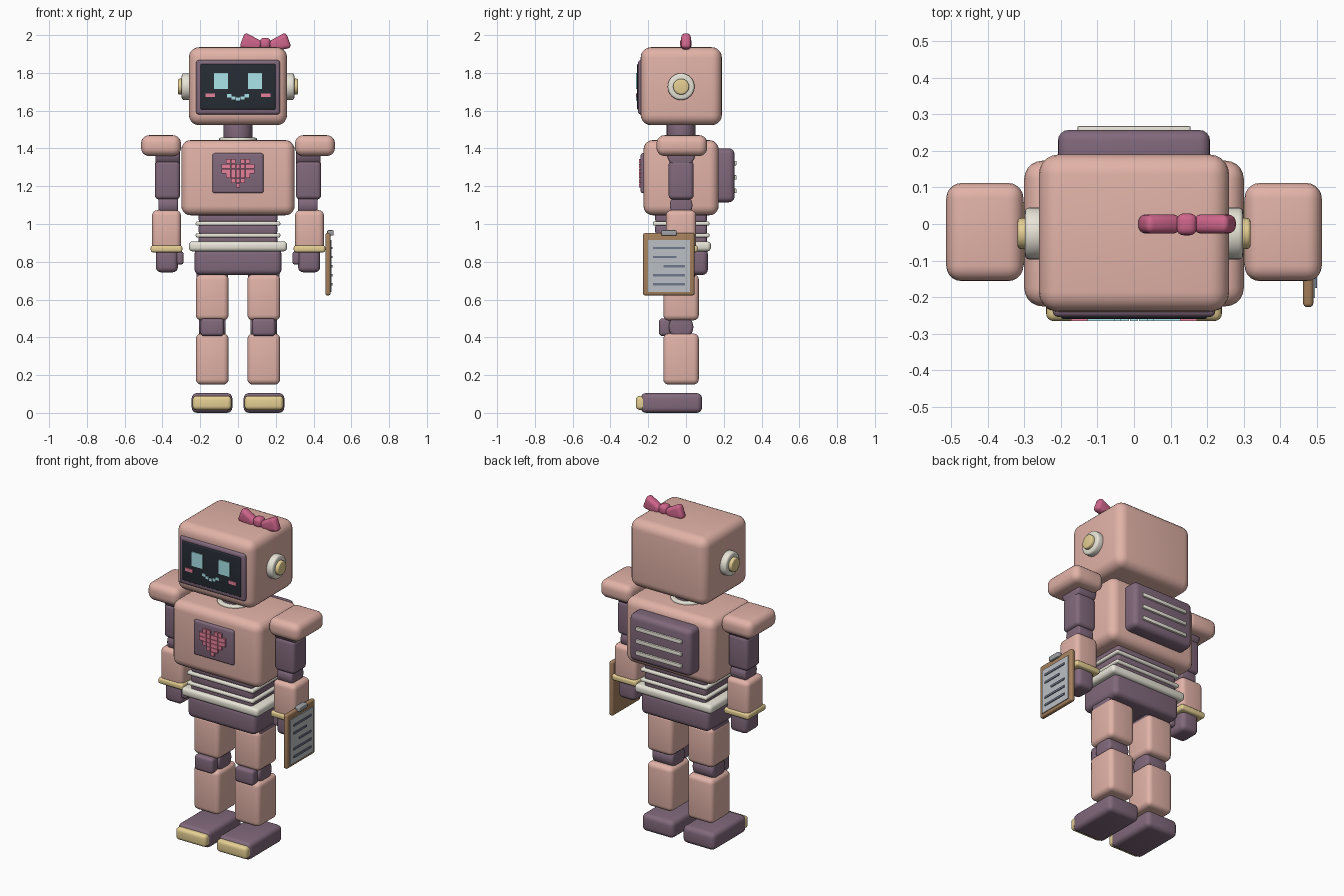
import bpy, bmesh, math
from mathutils import Matrix, Vector

if "Cube" in bpy.data.objects:
    bpy.data.objects.remove(bpy.data.objects["Cube"])

COLORS = {
    "pink": (0.76, 0.45, 0.39), "purple": (0.22, 0.14, 0.20), "cream": (0.80, 0.77, 0.68),
    "gold": (0.78, 0.62, 0.29), "dark": (0.02, 0.025, 0.035), "cyan": (0.40, 0.78, 0.82),
    "rose": (0.62, 0.13, 0.26), "heart": (0.78, 0.22, 0.33), "wood": (0.38, 0.22, 0.11),
    "paper": (0.50, 0.52, 0.55), "ink": (0.16, 0.19, 0.26), "metal": (0.35, 0.36, 0.38),
}
MATS = {}
for key, rgb in COLORS.items():
    MATS[key] = bpy.data.materials.new(key)
    MATS[key].diffuse_color = (*rgb, 1)

YC = -0.026  # depth of the body's centre line


def finish(bm, name, mat):
    mesh = bpy.data.meshes.new(name)
    bmesh.ops.recalc_face_normals(bm, faces=bm.faces[:])
    bm.to_mesh(mesh)
    bm.free()
    mesh.materials.append(MATS[mat])
    ob = bpy.data.objects.new(name, mesh)
    bpy.context.collection.objects.link(ob)
    return ob


def boxes(name, mat, spans, r=0.0, seg=4):
    """Rounded boxes, each given as (x0, x1, y0, y1, z0, z1), in one object."""
    bm = bmesh.new()
    for x0, x1, y0, y1, z0, z1 in spans:
        m = Matrix.Translation(((x0 + x1) / 2, (y0 + y1) / 2, (z0 + z1) / 2))
        m = m @ Matrix.Diagonal((abs(x1 - x0), y1 - y0, z1 - z0, 1))
        bmesh.ops.create_cube(bm, size=1, matrix=m)
    if r:
        bmesh.ops.bevel(bm, geom=bm.edges[:], offset=r, segments=seg, profile=0.5,
                        affect='EDGES', clamp_overlap=True)
    return finish(bm, name, mat)


def box(name, mat, x0, x1, y0, y1, z0, z1, r=0.0, seg=4):
    return boxes(name, mat, [(x0, x1, y0, y1, z0, z1)], r, seg)


def cyl(name, mat, center, radius, depth, axis='Z', r=0.01):
    """Cylinder with rounded rims."""
    bm = bmesh.new()
    bmesh.ops.create_cone(bm, cap_ends=True, segments=32, radius1=radius,
                          radius2=radius, depth=depth)
    rims = [e for e in bm.edges if abs(e.verts[0].co.z - e.verts[1].co.z) < 1e-5]
    bmesh.ops.bevel(bm, geom=rims, offset=r, segments=3, profile=0.5, affect='EDGES')
    if axis == 'X':
        bm.transform(Matrix.Rotation(math.pi / 2, 4, 'Y'))
    bm.transform(Matrix.Translation(center))
    return finish(bm, name, mat)


# Head and face screen
box("head", "pink", -0.26, 0.26, -0.24, 0.19, 1.523, 1.936, 0.055, 5)
box("screen_frame", "purple", -0.222, 0.222, -0.254, -0.21, 1.58, 1.868, 0.015)
box("screen", "dark", -0.2, 0.2, -0.26, -0.23, 1.606, 1.847, 0.008)
EY0, EY1 = -0.265, -0.25
boxes("eyes", "cyan", [(s * 0.09 - 0.037, s * 0.09 + 0.037, EY0, EY1, 1.714, 1.80) for s in (-1, 1)])
boxes("cheeks", "heart", [(s * 0.147 - 0.025, s * 0.147 + 0.025, EY0, EY1, 1.672, 1.692) for s in (-1, 1)])
boxes("mouth", "cyan", [(x - 0.011, x + 0.011, EY0, EY1, z - 0.008, z + 0.008)
                        for x, z in ((-0.046, 1.679), (-0.024, 1.668), (0, 1.662), (0.024, 1.668), (0.046, 1.679))])

# Ears
for s, side in ((-1, "left"), (1, "right")):
    cyl(side + "_ear_disc", "cream", (s * 0.272, YC, 1.727), 0.071, 0.052, 'X', 0.012)
    cyl(side + "_ear_cap", "gold", (s * 0.295, YC, 1.727), 0.042, 0.046, 'X', 0.008)

# Bow: two flared loops and a knot
for s, side in ((-1, "left"), (1, "right")):
    bm = bmesh.new()
    bmesh.ops.create_cube(bm, size=1)
    for v in bm.verts:
        flare = 0.088 if v.co.x * s > 0 else 0.055
        v.co = Vector((v.co.x * 0.108, v.co.y * 0.052, v.co.z * flare))
    bmesh.ops.bevel(bm, geom=bm.edges[:], offset=0.02, segments=4, profile=0.5, affect='EDGES')
    bm.transform(Matrix.Translation((0.145 + s * 0.073, 0, 1.956))
                 @ Matrix.Rotation(math.radians(-20 * s), 4, 'Y'))
    finish(bm, side + "_bow_loop", "rose")
box("bow_knot", "rose", 0.116, 0.172, -0.031, 0.029, 1.927, 1.985, 0.02)

# Neck
cyl("neck", "purple", (0, YC, 1.49), 0.076, 0.12)
cyl("collar", "cream", (0, YC, 1.442), 0.1, 0.03, r=0.008)

# Torso, chest panel and pixel heart
box("torso", "pink", -0.3, 0.3, -0.225, 0.173, 1.046, 1.444, 0.05, 5)
box("chest_panel", "purple", -0.135, 0.135, -0.24, -0.2, 1.163, 1.375, 0.012)
rows = (".XX.XX.", "XXXXXXX", "XXXXXXX", ".XXXXX.", "..XXX..", "...X...")
c = 0.0255
boxes("heart", "heart", [((i - 3) * c - 0.0118, (i - 3) * c + 0.0118, -0.25, -0.23,
                          1.343 - (j + 1) * c + 0.002, 1.343 - j * c)
                         for j, row in enumerate(rows) for i, ch in enumerate(row) if ch == "X"])

# Backpack with vents
box("backpack", "purple", -0.208, 0.208, 0.14, 0.257, 1.115, 1.40, 0.03)
boxes("backpack_vents", "cream", [(-0.155, 0.155, 0.24, 0.268, z - 0.012, z + 0.012)
                                  for z in (1.322, 1.247, 1.175)], 0.005, 2)


# Waist, rings, belt and hips
def band(name, mat, hx, hy, z0, z1, r):
    box(name, mat, -hx, hx, YC - hy, YC + hy, z0, z1, r)


for i, (z0, z1) in enumerate(((1.005, 1.07), (0.94, 1.003), (0.89, 0.942))):
    band(f"waist_segment_{i + 1}", "purple", 0.208, 0.137, z0, z1, 0.018)
for i, z in enumerate((1.002, 0.94)):
    band(f"waist_ring_{i + 1}", "cream", 0.224, 0.15, z - 0.011, z + 0.011, 0.009)
band("belt", "cream", 0.26, 0.158, 0.855, 0.908, 0.02)
band("hips", "purple", 0.23, 0.142, 0.73, 0.87, 0.03)

for s, side in ((-1, "left"), (1, "right")):
    # Arm
    box(side + "_shoulder_pad", "pink", s * 0.302, s * 0.513, -0.156, 0.112, 1.36, 1.47, 0.042, 5)
    cyl(side + "_shoulder_joint", "purple", (s * 0.373, YC, 1.375), 0.076, 0.13, 'X', 0.012)
    box(side + "_upper_arm", "purple", s * 0.307, s * 0.44, YC - 0.066, YC + 0.066, 1.13, 1.335, 0.022)
    cyl(side + "_elbow", "purple", (s * 0.37, YC, 1.1), 0.06, 0.104, 'X')
    box(side + "_forearm", "pink", s * 0.302, s * 0.455, YC - 0.08, YC + 0.08, 0.862, 1.073, 0.028)
    box(side + "_cuff", "gold", s * 0.295, s * 0.462, YC - 0.088, YC + 0.088, 0.85, 0.886, 0.012)
    box(side + "_hand", "purple", s * 0.318, s * 0.435, YC - 0.068, YC + 0.068, 0.744, 0.87, 0.028)
    box(side + "_thumb", "purple", s * 0.288, s * 0.33, YC - 0.06, YC, 0.785, 0.855, 0.015)
    # Leg
    cyl(side + "_hip_joint", "purple", (s * 0.137, YC, 0.735), 0.075, 0.168, 'X')
    box(side + "_thigh", "pink", s * 0.05, s * 0.223, YC - 0.094, YC + 0.094, 0.49, 0.733, 0.028)
    cyl(side + "_knee", "purple", (s * 0.136, YC, 0.455), 0.065, 0.142, 'X', 0.015)
    box(side + "_knee_pad", "purple", s * 0.074, s * 0.198, -0.143, -0.08, 0.407, 0.5, 0.018)
    box(side + "_shin", "pink", s * 0.05, s * 0.223, YC - 0.094, YC + 0.094, 0.15, 0.42, 0.028)
    # Foot
    box(side + "_foot", "purple", s * 0.03, s * 0.245, -0.24, 0.085, 0.0, 0.105, 0.028)
    box(side + "_toe_cap", "gold", s * 0.035, s * 0.24, -0.265, -0.2, 0.016, 0.09, 0.02)

# Clipboard
box("clipboard", "wood", 0.462, 0.49, -0.227, 0.045, 0.622, 0.952, 0.011)
box("clipboard_paper", "paper", 0.478, 0.495, -0.202, 0.022, 0.64, 0.914)
boxes("clipboard_lines", "ink", [(0.485, 0.5, y0, y1, z - 0.006, z + 0.006) for y0, y1, z in (
    (-0.175, -0.005, 0.873), (-0.175, -0.05, 0.825), (-0.12, -0.005, 0.777),
    (-0.175, -0.005, 0.729), (-0.175, -0.005, 0.681))])
box("clipboard_clip", "metal", 0.472, 0.506, -0.13, -0.05, 0.938, 0.967, 0.006)

# Smooth shading with sharp edges kept
for ob in bpy.context.scene.objects:
    ob.select_set(True)
    bpy.context.view_layer.objects.active = ob
bpy.ops.object.shade_smooth_by_angle(angle=math.radians(40))

for m in bpy.data.materials:
    if m.users and not m.is_grease_pencil:
        m.use_nodes = True
        m.node_tree.nodes["Principled BSDF"].inputs["Base Color"].default_value = m.diffuse_color
